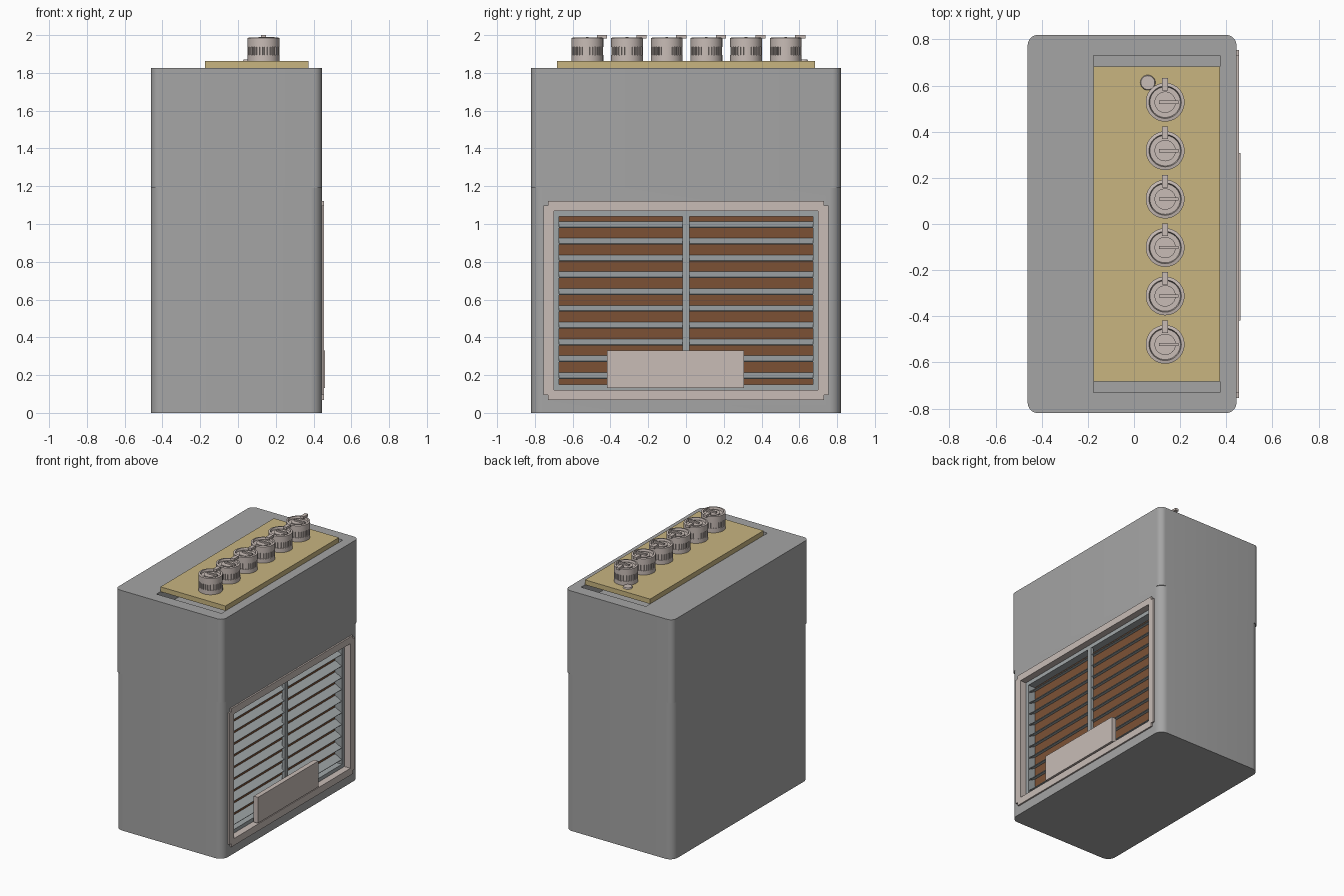
import bpy, bmesh, math
from mathutils import Matrix, Vector

if "Cube" in bpy.data.objects:
    bpy.data.objects.remove(bpy.data.objects["Cube"])


def material(name, rgb):
    m = bpy.data.materials.new(name)
    m.diffuse_color = (*rgb, 1)
    m.use_nodes = True
    m.node_tree.nodes["Principled BSDF"].inputs["Base Color"].default_value = m.diffuse_color
    return m


GREY = material("casing grey", (0.376, 0.376, 0.376))
SLAT = material("grille blue grey", (0.35, 0.38, 0.39))
PINK = material("warm light grey", (0.578, 0.503, 0.468))
TAN = material("tan", (0.578, 0.462, 0.216))
BROWN = material("brown", (0.2, 0.083, 0.036))


def finish(name, bm, mat, smooth=False):
    bmesh.ops.recalc_face_normals(bm, faces=bm.faces[:])
    me = bpy.data.meshes.new(name)
    bm.to_mesh(me)
    bm.free()
    ob = bpy.data.objects.new(name, me)
    bpy.context.collection.objects.link(ob)
    if mat:
        me.materials.append(mat)
    if smooth:
        shade(ob)
    return ob


def shade(ob):
    bpy.ops.object.select_all(action='DESELECT')
    ob.select_set(True)
    bpy.context.view_layer.objects.active = ob
    bpy.ops.object.shade_smooth_by_angle(angle=math.radians(30))


def add_box(bm, x, y, z, rot=None):
    """Box from (min, max) pairs, optionally turned about its centre."""
    c = Vector(((x[0] + x[1]) / 2, (y[0] + y[1]) / 2, (z[0] + z[1]) / 2))
    m = Matrix.Translation(c) @ (rot or Matrix()) @ Matrix.Diagonal(
        (x[1] - x[0], y[1] - y[0], z[1] - z[0], 1))
    bmesh.ops.create_cube(bm, size=1, matrix=m)


def box(name, x, y, z, mat):
    bm = bmesh.new()
    add_box(bm, x, y, z)
    return finish(name, bm, mat)


def casing(name, z, r, cut):
    """Box with rounded vertical corners and one boxed recess."""
    x, y = (-0.461, 0.444), (-0.82, 0.82)
    bm = bmesh.new()
    ring = []
    for k, (cx, cy) in enumerate([(x[1] - r, y[1] - r), (x[0] + r, y[1] - r),
                                  (x[0] + r, y[0] + r), (x[1] - r, y[0] + r)]):
        for i in range(9):
            a = (k + i / 8) * math.pi / 2
            ring.append(bm.verts.new((cx + r * math.cos(a), cy + r * math.sin(a), z[0])))
    base = bm.faces.new(ring)
    top = bmesh.ops.extrude_face_region(bm, geom=[base])["geom"]
    bmesh.ops.translate(bm, vec=(0, 0, z[1] - z[0]),
                        verts=[v for v in top if isinstance(v, bmesh.types.BMVert)])
    ob = finish(name, bm, GREY)
    cutter = box("recess_cutter", *cut, None)
    cutter.hide_render = True
    mod = ob.modifiers.new("recess", 'BOOLEAN')
    mod.operation, mod.solver, mod.object = 'DIFFERENCE', 'EXACT', cutter
    bpy.context.view_layer.objects.active = ob
    bpy.ops.object.modifier_apply(modifier=mod.name)
    bpy.data.objects.remove(cutter)
    shade(ob)


# Casing: upper half has slightly tighter corners than the lower half
casing("lower_casing", (0, 1.19), 0.062, ((0.325, 0.6), (-0.71, 0.71), (0.112, 1.08)))
casing("upper_casing", (1.19, 1.825), 0.045, ((-0.175, 0.372), (-0.73, 0.73), (1.70, 2.0)))

# Top control plate over the cavity
box("control_plate", (-0.175, 0.372), (-0.682, 0.682), (1.825, 1.862), TAN)

# Outer grille frame with notched corners
bm = bmesh.new()
for s in (-1, 1):
    ys = sorted((s * 0.70, s * 0.754))
    add_box(bm, (0.40, 0.456), ys, (0.095, 1.097))
for z in ((0.069, 0.122), (1.07, 1.122)):
    add_box(bm, (0.40, 0.456), (-0.73, 0.73), z)
finish("grille_frame", bm, PINK)

# Inner grille border and centre bar
bm = bmesh.new()
for s in (-1, 1):
    add_box(bm, (0.335, 0.405), sorted((s * 0.672, s * 0.71)), (0.112, 1.08))
for z in ((0.112, 0.15), (1.04, 1.08)):
    add_box(bm, (0.335, 0.405), (-0.672, 0.672), z)
add_box(bm, (0.385, 0.41), (-0.018, 0.018), (0.15, 1.04))
finish("grille_border", bm, SLAT)

# Tilted slats, outer edge low
bm = bmesh.new()
tilt = Matrix.Rotation(0.48, 4, 'Y')
for i in range(10):
    z = 0.997 - i * 0.0889
    add_box(bm, (0.342, 0.404), (-0.675, 0.675), (z - 0.003, z + 0.003), tilt)
finish("grille_slats", bm, SLAT)

box("filter_panel", (0.328, 0.347), (-0.675, 0.675), (0.14, 1.05), BROWN)
box("blank_plate", (0.425, 0.461), (-0.418, 0.307), (0.132, 0.329), PINK)

# Knobs: turned body with groove band, dished top and hub
PROFILE = [(0, 1.862), (0.084, 1.862), (0.084, 1.894), (0.077, 1.894), (0.077, 1.937),
           (0.084, 1.937), (0.084, 1.985), (0.070, 1.988), (0.066, 1.972),
           (0.046, 1.972), (0.046, 1.980), (0, 1.980)]


def knob(name, cx, cy):
    bm = bmesh.new()
    vs = [bm.verts.new((r, 0, z)) for r, z in PROFILE]
    es = [bm.edges.new(p) for p in zip(vs, vs[1:])]
    bmesh.ops.spin(bm, geom=vs + es, cent=(0, 0, 0), axis=(0, 0, 1),
                   angle=2 * math.pi, steps=40, use_duplicate=False)
    bmesh.ops.remove_doubles(bm, verts=bm.verts[:], dist=1e-5)
    # grip ribs across the groove
    for i in range(30):
        rib = bmesh.ops.create_cube(bm, size=1, matrix=Matrix.Rotation(i * math.pi / 15, 4, 'Z')
                                    @ Matrix.Translation((0.079, 0, 1.9155))
                                    @ Matrix.Diagonal((0.009, 0.009, 0.043, 1)))
    # pointer tab and turning bar
    add_box(bm, (-0.0135, 0.0135), (0.05, 0.104), (1.982, 2.0))
    add_box(bm, (-0.027, 0.058), (-0.007, 0.007), (1.97, 1.991))
    ob = finish(name, bm, PINK, smooth=True)
    ob.location = (cx, cy, 0)


for i in range(6):
    knob(f"knob_{i + 1}", 0.135, 0.528 - i * 0.21)

# Small button beside the last knob
bm = bmesh.new()
bmesh.ops.create_cone(bm, cap_ends=True, segments=24, radius1=0.033, radius2=0.03, depth=0.01,
                      matrix=Matrix.Translation((0.06, 0.613, 1.867)))
finish("small_button", bm, PINK, smooth=True)
